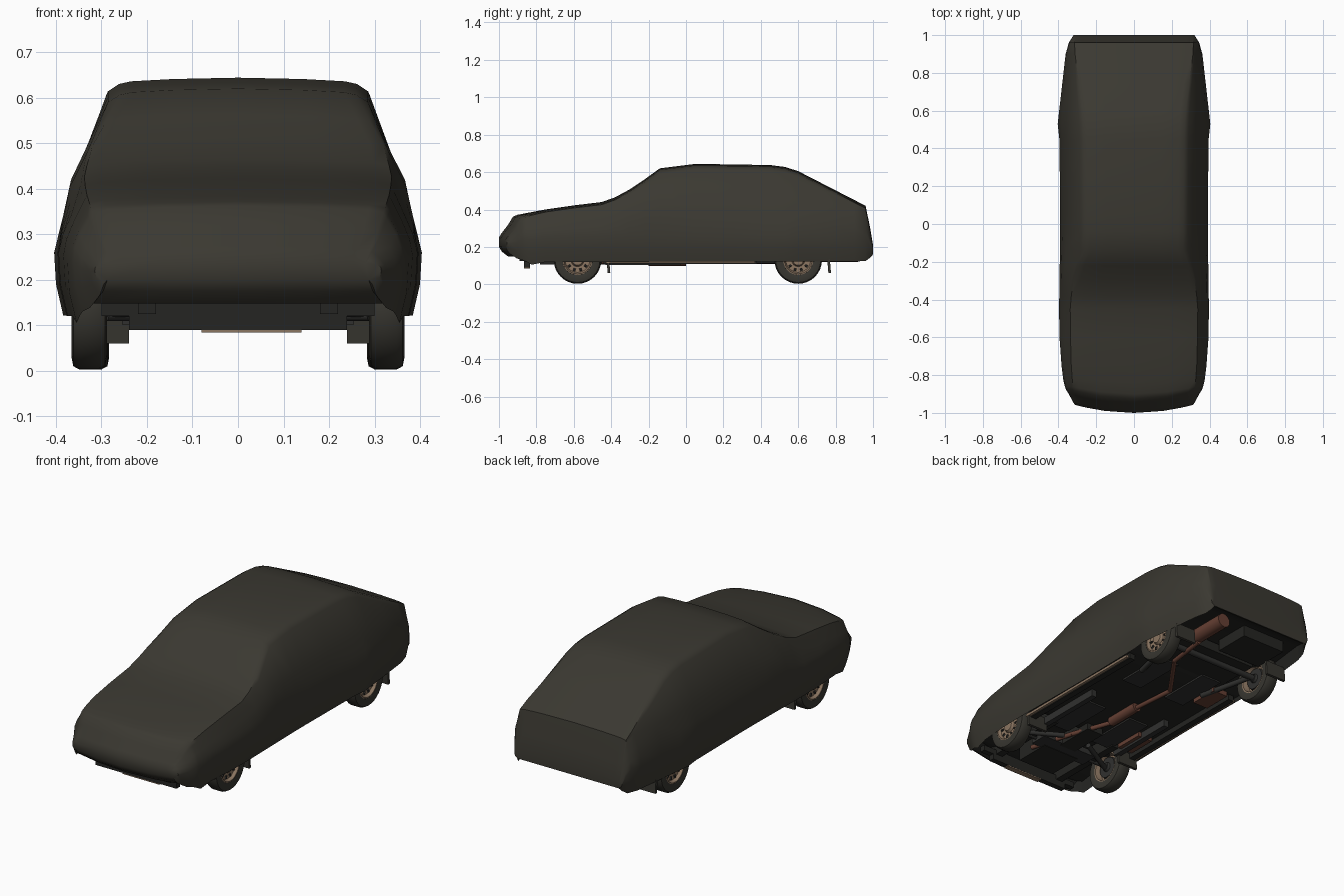
import bpy, bmesh, math
from mathutils import Vector

if "Cube" in bpy.data.objects:
    bpy.data.objects.remove(bpy.data.objects["Cube"], do_unlink=True)


def material(name, color):
    mat = bpy.data.materials.new(name)
    mat.use_nodes = True
    rgba = (*color, 1)
    mat.diffuse_color = rgba
    shader = mat.node_tree.nodes["Principled BSDF"]
    shader.inputs["Base Color"].default_value = rgba
    shader.inputs["Roughness"].default_value = 0.9
    return mat


cloth = material("charcoal cloth", (0.043, 0.04, 0.031))
rubber = material("tyre rubber", (0.038, 0.036, 0.029))
under = material("underbody black", (0.018, 0.018, 0.016))
steel = material("dark steel", (0.03, 0.03, 0.028))
tan = material("tan metal", (0.26, 0.18, 0.12))
rust = material("rusty brown", (0.13, 0.05, 0.033))


def finish(name, bm, mats, angle=None):
    bmesh.ops.recalc_face_normals(bm, faces=bm.faces)
    mesh = bpy.data.meshes.new(name)
    bm.to_mesh(mesh)
    bm.free()
    for mat in mats:
        mesh.materials.append(mat)
    obj = bpy.data.objects.new(name, mesh)
    bpy.context.collection.objects.link(obj)
    if angle:
        bpy.ops.object.select_all(action="DESELECT")
        obj.select_set(True)
        bpy.context.view_layer.objects.active = obj
        bpy.ops.object.shade_smooth_by_angle(angle=math.radians(angle))
    return obj


def box(name, center, size, mat, tilt=0):
    bm = bmesh.new()
    bmesh.ops.create_cube(bm, size=1)
    bmesh.ops.scale(bm, vec=size, verts=bm.verts)
    obj = finish(name, bm, [mat])
    obj.location = center
    obj.rotation_euler.x = tilt
    return obj


def rod(name, start, end, radius, mat, sides=12):
    start, end = Vector(start), Vector(end)
    axis = end - start
    bm = bmesh.new()
    bmesh.ops.create_cone(bm, cap_ends=True, segments=sides, radius1=radius,
                          radius2=radius, depth=axis.length)
    obj = finish(name, bm, [mat], 40)
    obj.location = (start + end) / 2
    obj.rotation_euler = axis.to_track_quat("Z", "Y").to_euler()
    return obj


def track(*knots):
    """Piecewise linear value along the length of the car."""
    def value(y):
        for (a, va), (b, vb) in zip(knots, knots[1:]):
            if y <= b:
                return va + (vb - va) * max(0, (y - a) / (b - a))
        return knots[-1][1]
    return value


# Fitted cloth cover: cross-sections lofted from nose to tail
top = track((-1, .25), (-.985, .275), (-.95, .32), (-.925, .362), (-.9, .372), (-.7, .41),
            (-.45, .44), (-.38, .465), (-.3, .508), (-.22, .562), (-.14, .62),
            (.05, .644), (.5, .637), (.6, .605), (.96, .42), (.985, .3), (1, .21))
hem = track((-1, .19), (-.985, .165), (-.95, .138), (-.84, .105), (-.75, .12), (.9, .122), (.97, .125), (1, .16))
recess = track((-.95, .01), (-.9, .06), (-.6, .08), (-.45, .08), (-.38, .02), (.45, .02), (.53, .08),
               (.9, .08), (.96, .06), (1, 0))
edge = track((-1, .28), (-.92, .322), (-.7, .335), (-.42, .338), (-.3, .32), (-.22, .29),
             (-.14, .26), (.5, .266), (.6, .274), (.9, .312), (.96, .315), (1, .305))
belt = track((-1, .305), (-.92, .35), (-.7, .366), (-.3, .37), (0, .358), (.5, .358), (.9, .342), (.96, .331), (1, .312))
girth = track((-1, .315), (-.92, .364), (-.8, .38), (-.55, .398), (0, .39), (.45, .395), (.53, .404),
              (.9, .362), (.96, .345), (1, .32))
stations = [-1, -.985, -.95, -.925, -.9, -.84, -.75, -.6, -.45, -.38, -.3, -.22, -.14, -.04,
            .05, .25, .45, .53, .6, .75, .9, .96, .985, 1]


def section(y):
    zt, zb, xe, xb, xw = top(y), hem(y), edge(y), belt(y), girth(y)
    tall = zt - zb
    z_belt = min(.42, zt - tall * .27)
    z_wide = min(.26, zb + tall * .48)
    inside = zb + recess(y)
    return [(0, zt), (xe * .55, zt - .003), (xe * .9, zt - .008), (xe, zt - .014),
            (xe + (xb - xe) * .25, zt - min(.03, tall * .12)),
            (xb, z_belt), ((xb + xw) / 2 + .004, (z_belt + z_wide) / 2),
            (xw, z_wide), (xw - .004, zb + (z_wide - zb) * .5),
            (xw - .02, zb), (xw - .028, inside), (xe * .55, inside), (0, inside)]


bm = bmesh.new()
rings = []
for y in stations:
    half = section(y)
    loop = half + [(-x, z) for x, z in half[-2:0:-1]]
    bow = min(1, max(0, (-.8 - y) / .12))
    rings.append([bm.verts.new((x, y + bow * min(.05, .045 * (x / .32) ** 2), z)) for x, z in loop])
count = len(rings[0])
hem_at, floor_at = 9, 12
for y, a, b in zip(stations, rings, rings[1:]):
    for i in range(count):
        j = (i + 1) % count
        face = bm.faces.new((a[i], a[j], b[j], b[i]))
        face.material_index = int(hem_at <= i < count - hem_at and -.96 < y < .97)
for ring in (rings[0], rings[-1]):
    mid = floor_at
    bm.faces.new((ring[0], ring[1], ring[mid - 1], ring[mid]))
    bm.faces.new((ring[0], ring[mid], ring[mid + 1], ring[-1]))
    bm.faces.new(ring[1:mid])
    bm.faces.new(ring[mid + 1:])
finish("cloth_cover", bm, [cloth, under], 45)


# Wheels: turned tyre and rim, with slots on the outer face
def lathe(name, profile, mat, center, side, steps=32):
    bm = bmesh.new()
    loops = []
    for k in range(steps):
        t = math.tau * k / steps
        loops.append([bm.verts.new((side * x, r * math.cos(t), r * math.sin(t))) for x, r in profile])
    for k in range(steps):
        a, b = loops[k], loops[(k + 1) % steps]
        for i in range(len(profile) - 1):
            bm.faces.new((a[i], a[i + 1], b[i + 1], b[i]))
    bmesh.ops.remove_doubles(bm, verts=bm.verts, dist=.0001)
    obj = finish(name, bm, [mat], 35)
    obj.location = center
    return obj


tyre_profile = [(-.034, .08), (-.039, .1), (-.035, .12), (-.022, .127),
                (.022, .127), (.035, .12), (.039, .1), (.034, .08), (.02, .078)]
barrel_profile = [(-.035, .083), (-.034, .076), (0, .07), (0, .05)]
drum_profile = [(0, .06), (-.02, .056), (-.02, .025), (-.034, .02), (-.034, 0)]
face_profile = [(.032, .084), (.034, .074), (.018, .066), (.016, .035), (.03, .028), (.032, 0)]
for end, y, x in (("front", -.58, .327), ("rear", .6, .322)):
    for label, side in (("left", 1), ("right", -1)):
        hub = Vector((side * x, y, .13))
        tag = end + "_" + label
        lathe(tag + "_tyre", tyre_profile, rubber, hub, side)
        lathe(tag + "_rim_barrel", barrel_profile, tan, hub, side)
        lathe(tag + "_brake_drum", drum_profile, steel, hub, side)
        lathe(tag + "_rim", face_profile, tan, hub, side)
        for k in range(10):
            t = math.tau * k / 10
            out = Vector((0, math.cos(t), math.sin(t)))
            lift = Vector((side * .019, 0, 0))
            rod(tag + "_rim_slot", hub + lift + out * .046, hub + lift + out * .062, .006, steel, 6)
        # Mudflap behind each wheel
        box(tag + "_mudflap", (side * .3, y + .165, .1), (.12, .014, .08), rubber, .08)

# Sills, floor ribs and shields, mirrored where they pair up
for side in (1, -1):
    box("sill_strip", (side * .354, -.03, .121), (.014, .8, .014), tan)
    box("sill_beam", (side * .33, -.03, .124), (.034, .82, .03), under)
    box("floor_rail", (side * .24, -.23, .122), (.03, .4, .04), steel)
    for y in (-.28, .3):
        box("floor_panel", (side * .14, y, .138), (.12, .3, .012), steel)
    rod("front_control_arm", (side * .08, -.46, .122), (side * .29, -.58, .122), .013, steel)
    rod("rear_trailing_arm", (side * .2, .3, .125), (side * .27, .6, .125), .014, steel)
    box("chassis_rail", (side * .2, -.64, .16), (.04, .5, .07), under)
for y in (-.29, .31):
    box("heat_shield", (-.25, y, .13), (.09, .16, .03), rust)

# Front valance with its bright lower edge
box("front_valance", (0, -.85, .115), (.48, .03, .05), under)
box("front_crossbar", (0, -.85, .135), (.6, .03, .03), under)
box("front_lip", (.03, -.85, .087), (.22, .03, .005), tan)

# Axles, subframe and tank
rod("rear_axle", (-.3, .6, .13), (.3, .6, .13), .016, steel)
rod("front_axle", (-.3, -.58, .13), (.3, -.58, .13), .012, steel)
box("front_subframe", (0, -.56, .122), (.34, .1, .03), steel)
box("engine_sump", (0, -.68, .15), (.22, .2, .09), under)
box("transmission", (0, -.42, .135), (.1, .22, .06), under)
box("rear_floor", (0, .55, .165), (.46, .24, .05), under)
box("fuel_tank", (-.12, .79, .175), (.26, .2, .07), under)

# Exhaust line with two silencers
route = [(.13, -.66), (.06, -.42), (-.02, -.2), (-.02, 0), (-.04, .24), (.14, .49), (.17, .72)]
for (xa, ya), (xb, yb) in zip(route, route[1:]):
    rod("exhaust_pipe", (xa, ya, .12), (xb, yb, .12), .012, rust)
rod("middle_silencer", (-.02, -.2, .125), (-.02, 0, .125), .026, rust, 16)
rod("rear_silencer", (.17, .68, .158), (.17, .92, .158), .038, rust, 16)
